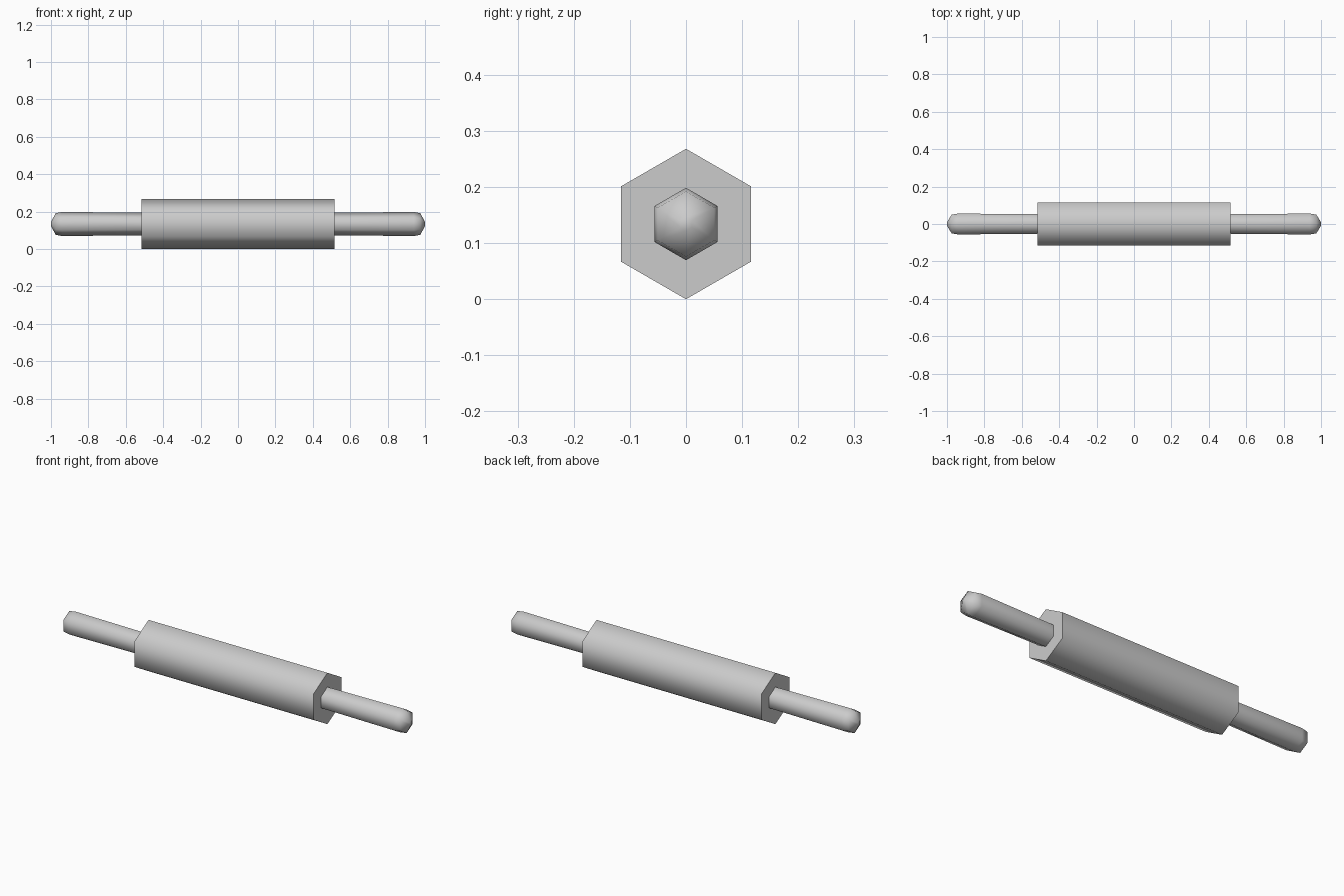
import bpy
import math

cube = bpy.data.objects.get("Cube")
if cube:
    bpy.data.objects.remove(cube, do_unlink=True)

SIDES = 6
AXIS_Z = 0.134

grey = bpy.data.materials.new("plain_grey")
grey.use_nodes = True
colour = (0.6, 0.6, 0.6, 1)
grey.diffuse_color = colour
grey.node_tree.nodes["Principled BSDF"].inputs["Base Color"].default_value = colour


def hex_lathe(name, profile, smooth_angle):
    """Sweep (x, radius) points around the long axis, closing both ends."""
    verts, faces = [], []
    for x, r in profile:
        for i in range(SIDES):
            a = math.tau * i / SIDES
            verts.append((x, r * math.sin(a), AXIS_Z + r * math.cos(a)))
    for k in range(len(profile) - 1):
        for i in range(SIDES):
            j = (i + 1) % SIDES
            a, b = k * SIDES, (k + 1) * SIDES
            faces.append((a + i, a + j, b + j, b + i))
    last = (len(profile) - 1) * SIDES
    faces.append(tuple(reversed(range(SIDES))))
    faces.append(tuple(range(last, last + SIDES)))
    # Mirrored profiles run the other way along the axis
    if profile[0][0] < profile[-1][0]:
        faces = [tuple(reversed(f)) for f in faces]
    mesh = bpy.data.meshes.new(name)
    mesh.from_pydata(verts, [], faces)
    mesh.materials.append(grey)
    obj = bpy.data.objects.new(name, mesh)
    bpy.context.collection.objects.link(obj)
    bpy.ops.object.select_all(action="DESELECT")
    obj.select_set(True)
    bpy.context.view_layer.objects.active = obj
    bpy.ops.object.shade_smooth_by_angle(angle=math.radians(smooth_angle))
    return obj


# Roller with flat ends
hex_lathe("roller", [(-0.517, 0.134), (0.517, 0.134)], 65)

# Handles flare slightly outward and end in a rounded tip
handle = [(0.5, 0.06), (0.94, 0.0645), (0.975, 0.058), (0.999, 0.012), (1.0, 0.002)]
for side, sign in (("left", 1), ("right", -1)):
    hex_lathe(side + "_handle", [(sign * x, r) for x, r in handle], 80)
